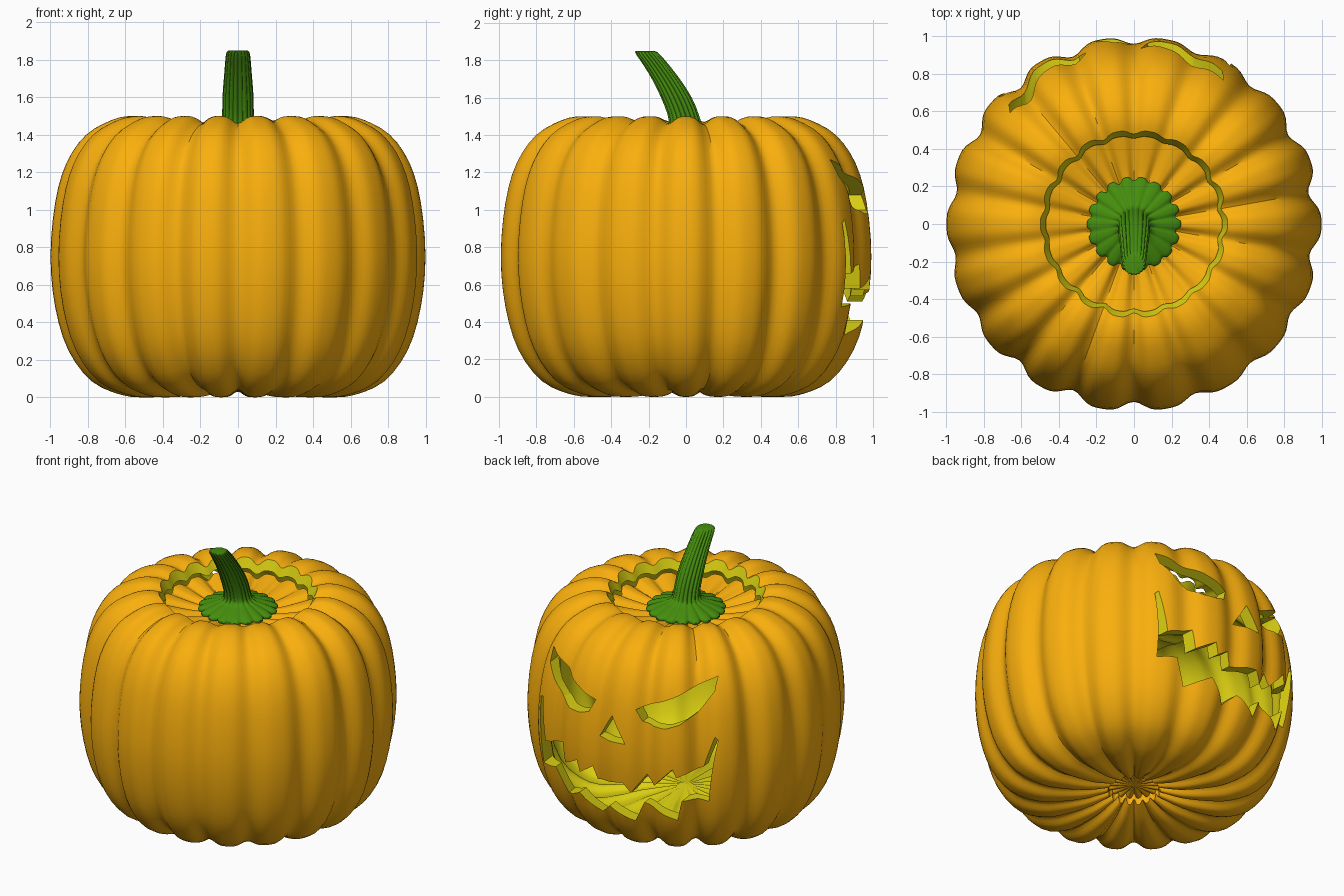
import bpy, bmesh
from math import sin, cos, pi, radians

if "Cube" in bpy.data.objects:
    bpy.data.objects.remove(bpy.data.objects["Cube"])

RIBS, SEG = 18, 216


def material(name, rgb):
    m = bpy.data.materials.new(name)
    m.diffuse_color = (*rgb, 1)
    m.use_nodes = True
    m.node_tree.nodes["Principled BSDF"].inputs["Base Color"].default_value = m.diffuse_color
    return m


ORANGE = material("orange_skin", (0.95, 0.43, 0.004))
YELLOW = material("yellow_flesh", (0.72, 0.64, 0.006))
GREEN = material("green_stem", (0.06, 0.27, 0.004))


def spline(pts, n=3):
    """Catmull-Rom curve through the profile points."""
    out = []
    p = [pts[0]] + pts + [pts[-1]]
    for i in range(1, len(p) - 2):
        for k in range(n):
            t = k / n
            out.append(tuple(0.5 * (2 * b + (c - a) * t + (2 * a - 5 * b + 4 * c - d) * t * t
                                    + (3 * b - a - 3 * c + d) * t ** 3)
                             for a, b, c, d in zip(p[i - 1], p[i], p[i + 1], p[i + 2])))
    return out + [pts[-1]]


def smooth(ob, angle):
    bpy.ops.object.select_all(action='DESELECT')
    ob.select_set(True)
    bpy.context.view_layer.objects.active = ob
    bpy.ops.object.shade_smooth_by_angle(angle=radians(angle))


def add_object(name, bm, mats):
    bmesh.ops.recalc_face_normals(bm, faces=bm.faces)
    me = bpy.data.meshes.new(name)
    bm.to_mesh(me)
    bm.free()
    for m in mats:
        me.materials.append(m)
    ob = bpy.data.objects.new(name, me)
    bpy.context.collection.objects.link(ob)
    return ob


def ribbed(name, rows, mats, z_ribs=True, lean=lambda z: 0, yellow=()):
    """Ribbed solid of revolution; rows are (radius, z, rib depth), poles at both ends."""
    bm = bmesh.new()
    rings = []
    for r, z, d in rows:
        if r < 1e-4:
            rings.append([bm.verts.new((0, lean(z), z))])
            continue
        ring = []
        for i in range(SEG):
            a = 2 * pi * i / SEG - pi / 2
            groove = abs(cos(RIBS * pi * i / SEG)) ** 4
            k = 1 - d * groove * (1 + 0.25 * sin(3 * a + 1))
            zz = 0.75 + (z - 0.75) * k if z_ribs else z
            ring.append(bm.verts.new((r * k * cos(a), r * k * sin(a) + lean(z), zz)))
        rings.append(ring)
    for j, (a, b) in enumerate(zip(rings, rings[1:])):
        for i in range(SEG):
            n = (i + 1) % SEG
            if len(a) == 1:
                f = bm.faces.new((a[0], b[i], b[n]))
            elif len(b) == 1:
                f = bm.faces.new((a[i], a[n], b[0]))
            else:
                f = bm.faces.new((a[i], a[n], b[n], b[i]))
            f.material_index = int(j in yellow)
    return add_object(name, bm, mats)


# hollow body: outer skin, slanted rim, inner flesh
outer = spline([(.165, .055), (.21, .04), (.32, .012), (.48, 0), (.62, .012), (.78, .085),
                (.905, .25), (.975, .48), (1.0, .75), (.975, 1.04), (.915, 1.25),
                (.81, 1.4), (.67, 1.48), (.57, 1.5), (.5, 1.49)])
inner = spline([(.47, 1.425), (.6, 1.43), (.75, 1.35), (.85, 1.2), (.9, 1.0), (.92, .75),
                (.895, .48), (.82, .26), (.7, .14), (.55, .09), (.3, .12)], 2)
rows = ([(0, .1, 0), (.165, .1, .04)] + [(r, z, .045) for r, z in outer]
        + [(r, z, .035) for r, z in inner] + [(0, .15, 0)])
body = ribbed("pumpkin_body", rows, [ORANGE, YELLOW], yellow=range(len(outer) + 1, len(rows)))

# carved face outlines on the back, as (across, height)
eye = [(.15, 1.08), (.38, 1.18), (.59, 1.3), (.59, 1.21), (.5, 1.07), (.43, 1.01), (.35, .98), (.26, .98), (.19, 1.0)]
eye_2 = [(-u * .95, z - (.03 if u > .55 else 0)) for u, z in eye]
nose = [(0, 1.02), (.1, .85), (-.1, .85)]
mouth = [(.62, .92), (.55, .71), (.42, .65), (.40, .71), (.27, .57), (.22, .64), (.13, .51), (.08, .58),
         (-.12, .54), (-.15, .63), (-.24, .57), (-.26, .65), (-.38, .58), (-.40, .71), (-.56, .66),
         (-.6, .95), (-.62, .93), (-.6, .48), (-.48, .5), (-.4, .33), (-.26, .41), (-.12, .29),
         (-.04, .37), (.13, .29), (.19, .43), (.40, .33), (.44, .48), (.57, .46), (.64, .9)]
bm = bmesh.new()
for shape in (eye, eye_2, nose, mouth):
    f = bm.faces.new([bm.verts.new((-u, .3, z)) for u, z in shape])
    ext = bmesh.ops.extrude_face_region(bm, geom=[f], use_keep_orig=True)
    bmesh.ops.translate(bm, vec=(0, 1, 0),
                        verts=[v for v in ext["geom"] if isinstance(v, bmesh.types.BMVert)])
for f in bm.faces:
    f.material_index = 1
cutter = add_object("face_cutter", bm, [ORANGE, YELLOW])
cutter.rotation_euler.z = radians(6.5)
cutter.hide_render = True
bpy.context.view_layer.update()

mod = body.modifiers.new("carve", 'BOOLEAN')
mod.operation, mod.solver, mod.object = 'DIFFERENCE', 'EXACT', cutter
bpy.context.view_layer.objects.active = body
bpy.ops.object.modifier_apply(modifier=mod.name)
bpy.data.objects.remove(cutter)
smooth(body, 35)

# lid, sunk slightly inside the opening, yellow flesh beneath
top = spline([(.475, 1.4), (.36, 1.375), (.25, 1.355), (.12, 1.345)])
rows = [(0, 1.28, 0), (.3, 1.295, .04), (.44, 1.335, .04)] + [(r, z, .045) for r, z in top] + [(0, 1.345, 0)]
smooth(ribbed("lid", rows, [ORANGE, YELLOW], yellow=range(3)), 35)

# stem with scalloped foot, leaning forward
prof = spline([(.25, 1.365), (.245, 1.385), (.18, 1.41), (.105, 1.435), (.086, 1.48),
               (.083, 1.6), (.073, 1.73), (.064, 1.83), (.052, 1.848)])
rows = [(0, 1.34, 0)] + [(r, z, .09) for r, z in prof] + [(0, 1.848, 0)]


def lean(z):
    return -.215 * (max(0, z - 1.43) / .415) ** 1.6


smooth(ribbed("stem", rows, [GREEN], z_ribs=False, lean=lean), 40)
